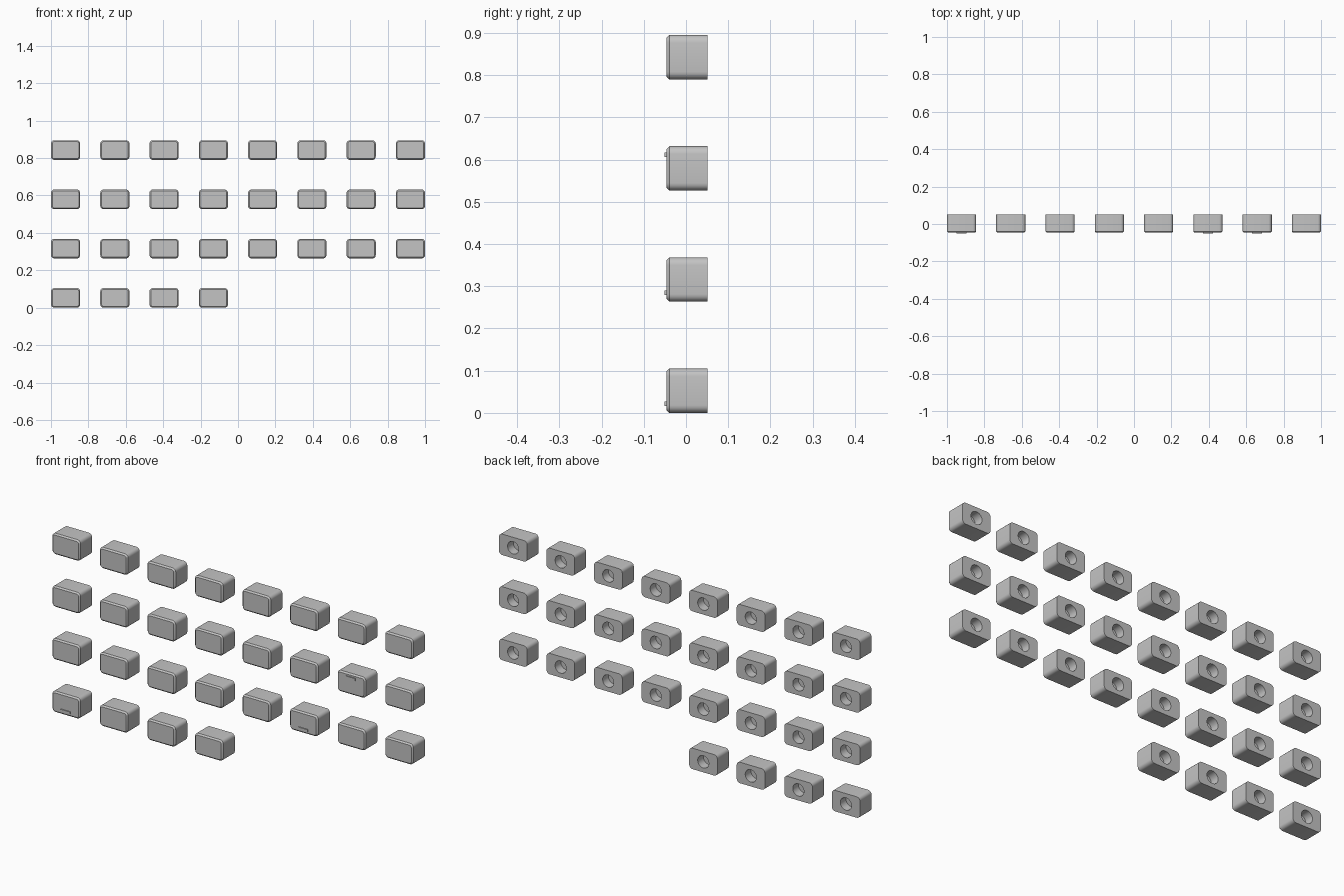
import bpy, bmesh, math

if "Cube" in bpy.data.objects:
    bpy.data.objects.remove(bpy.data.objects["Cube"])

PITCH = 0.2634            # spacing of columns and rows
W, H = 0.156, 0.105       # key width and height
Y0, Y1 = -0.0465, 0.0515  # key front and back
R, CH = 0.018, 0.007      # corner radius, front chamfer
HOLE_R, HOLE_D = 0.031, 0.045
SEG = 5                   # segments per rounded corner

grey = bpy.data.materials.new("key grey")
grey.diffuse_color = (0.55, 0.55, 0.55, 1)
grey.use_nodes = True
grey.node_tree.nodes["Principled BSDF"].inputs["Base Color"].default_value = grey.diffuse_color


def rounded_rect(inset):
    r, pts = R - inset, []
    for k, (sx, sz) in enumerate([(1, 1), (-1, 1), (-1, -1), (1, -1)]):
        for j in range(SEG + 1):
            a = math.pi / 2 * (k + j / SEG)
            pts.append((sx * (W / 2 - R) + r * math.cos(a),
                        sz * (H / 2 - R) + r * math.sin(a)))
    return pts


def circle(radius):
    n = 4 * (SEG + 1)
    return [(radius * math.cos(2 * math.pi * (i + 0.5) / n),
             radius * math.sin(2 * math.pi * (i + 0.5) / n)) for i in range(n)]


def lofted_mesh(name, rings):
    """Join a list of (outline, y) rings and cap both ends."""
    bm = bmesh.new()
    loops = [[bm.verts.new((x, y, z)) for x, z in pts] for pts, y in rings]
    n = len(loops[0])
    for a, b in zip(loops, loops[1:]):
        for i in range(n):
            j = (i + 1) % n
            bm.faces.new((a[i], a[j], b[j], b[i]))
    bm.faces.new(loops[0])
    bm.faces.new(loops[-1])
    bmesh.ops.recalc_face_normals(bm, faces=bm.faces[:])
    me = bpy.data.meshes.new(name)
    bm.to_mesh(me)
    bm.free()
    me.shade_smooth()
    me.set_sharp_from_angle(angle=math.radians(30))
    me.materials.append(grey)
    return me


def place(name, me, x, z):
    ob = bpy.data.objects.new(name, me)
    ob.location = (x, 0, z)
    bpy.context.collection.objects.link(ob)


# Key: chamfered front, rounded sides, blind round hole in the back
key = lofted_mesh("key", [
    (rounded_rect(CH), Y0), (rounded_rect(0), Y0 + CH), (rounded_rect(0), Y1),
    (circle(HOLE_R), Y1), (circle(HOLE_R), Y1 - HOLE_D)])

# Finger bump: small bar standing proud of the front face
bar = [(0.0265, 0.0055), (-0.0265, 0.0055), (-0.0265, -0.0055), (0.0265, -0.0055)]
bump = lofted_mesh("finger_bump", [(bar, -0.0515), (bar, Y0 + 0.002)])

# Bumps by (row, column): height from key centre
bumps = {(0, 0): -0.031, (1, 5): -0.031, (2, 6): 0.032}

# Bottom row has four keys, the others eight
for row in range(4):
    for col in range(4 if row == 0 else 8):
        x, z = (col - 3.5) * PITCH, H / 2 + row * PITCH
        place(f"key_{row}_{col}", key, x, z)
        if (row, col) in bumps:
            place(f"finger_bump_{row}_{col}", bump, x, z + bumps[row, col])
